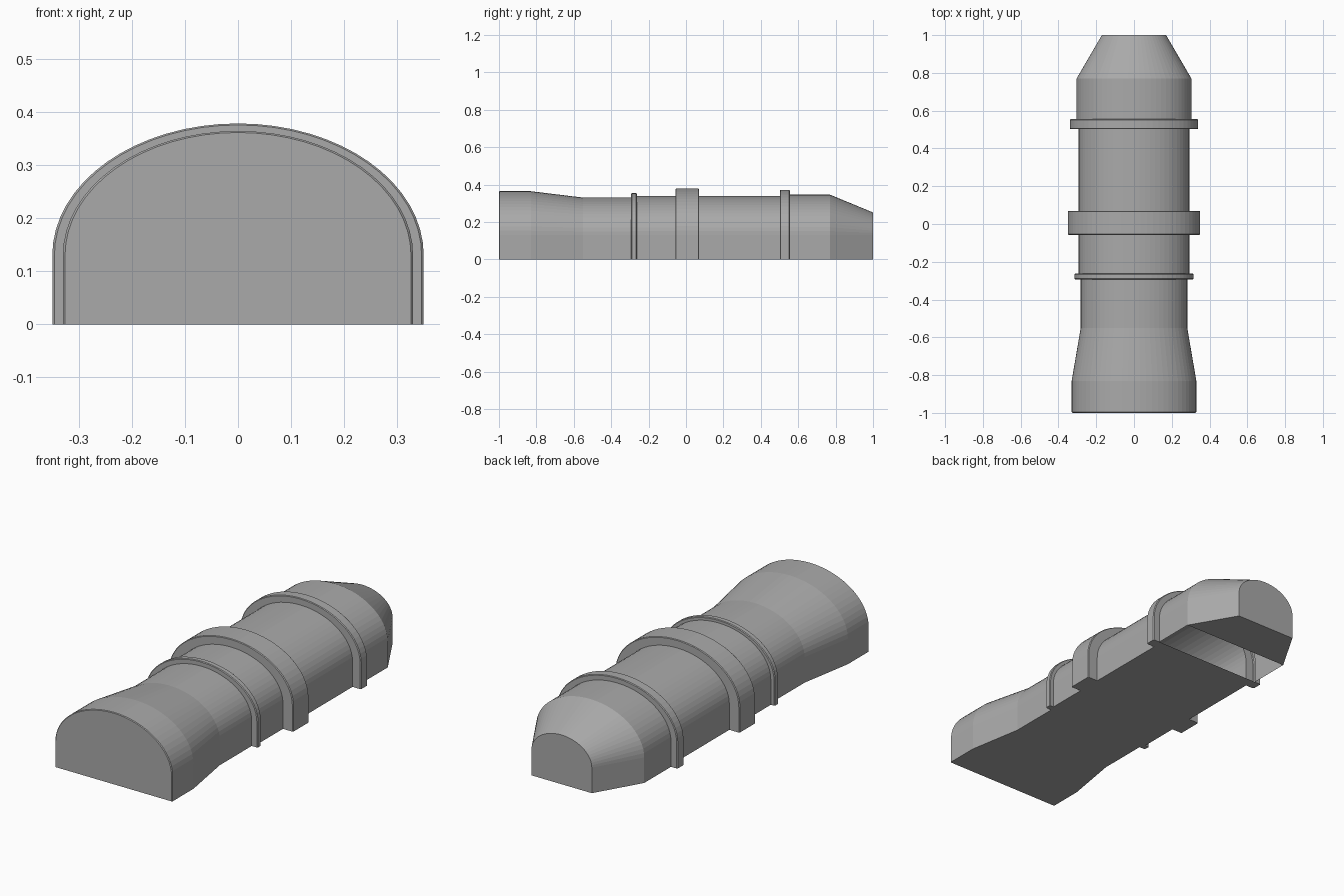
import bpy, bmesh, math

cube = bpy.data.objects.get("Cube")
if cube:
    bpy.data.objects.remove(cube, do_unlink=True)

grey = bpy.data.materials.new("hull_grey")
grey.use_nodes = True
colour = (0.4, 0.4, 0.4, 1)
grey.diffuse_color = colour
grey.node_tree.nodes["Principled BSDF"].inputs["Base Color"].default_value = colour

WALL = 0.13       # height of the straight side wall
RISE = 0.71       # arch height relative to half width
SEGMENTS = 32
BEVEL = 0.004


def arch(y, w):
    """Cross-section: straight walls below a flattened half ellipse."""
    pts = [(-w, y, 0)]
    for i in range(SEGMENTS + 1):
        a = math.pi * i / SEGMENTS
        pts.append((-w * math.cos(a), y, WALL + RISE * w * math.sin(a)))
    return pts + [(w, y, 0)]


def loft(name, stations, floor=True, front_cap=False, back_cap=False):
    """Skin arched sections given as (y, half width) from front to back."""
    bm = bmesh.new()
    rows = [[bm.verts.new(p) for p in arch(y, w)] for y, w in stations]
    n = len(rows[0])
    for (y0, _), (y1, _), a, b in zip(stations, stations[1:], rows, rows[1:]):
        for j in range(n - 1):
            bm.faces.new((a[j], a[j + 1], b[j + 1], b[j])).smooth = True
        if floor and y1 > y0:
            bm.faces.new((a[-1], a[0], b[0], b[-1]))
    if front_cap:
        bm.faces.new(rows[0][::-1])
    if back_cap:
        bm.faces.new(rows[-1])
    # Keep creases between sections and along the floor sharp
    rims = {v for row in rows for v in (row[0], row[-1])}
    for e in bm.edges:
        u, v = e.verts
        same_row = abs(u.index - v.index) <= 1
        if same_row or (u in rims and v in rims):
            e.smooth = False
    for row in rows:
        for u, v in zip(row, row[1:]):
            e = bm.edges.get((u, v))
            if e:
                e.smooth = False
    mesh = bpy.data.meshes.new(name)
    bm.to_mesh(mesh)
    bm.free()
    mesh.materials.append(grey)
    obj = bpy.data.objects.new(name, mesh)
    bpy.context.collection.objects.link(obj)
    return obj


def collar(name, y0, y1, w0, w1, outer):
    """Raised band with finely bevelled rims joining two hull widths."""
    loft(name, [(y0, w0), (y0, outer - BEVEL), (y0 + BEVEL, outer),
                (y1 - BEVEL, outer), (y1, outer - BEVEL), (y1, w1)])


# Hull sections from front to back
loft("front_block", [(-1, 0.33 - BEVEL), (-1 + BEVEL, 0.33), (-0.83, 0.33)],
     front_cap=True)
loft("front_taper", [(-0.83, 0.33), (-0.55, 0.282)])
loft("neck", [(-0.55, 0.282), (-0.293, 0.282)])
loft("middle_front", [(-0.263, 0.293), (-0.057, 0.293)])
loft("middle_back", [(0.07, 0.293), (0.502, 0.293)])
loft("rear_shell", [(0.555, 0.304), (0.77, 0.304)], floor=False)
loft("rear_nose", [(0.77, 0.304), (1, 0.17)], back_cap=True)

# Raised collars
collar("thin_collar", -0.293, -0.263, 0.282, 0.293, 0.315)
collar("wide_collar", -0.057, 0.07, 0.293, 0.293, 0.35)
collar("rear_collar", 0.502, 0.555, 0.293, 0.304, 0.34)
